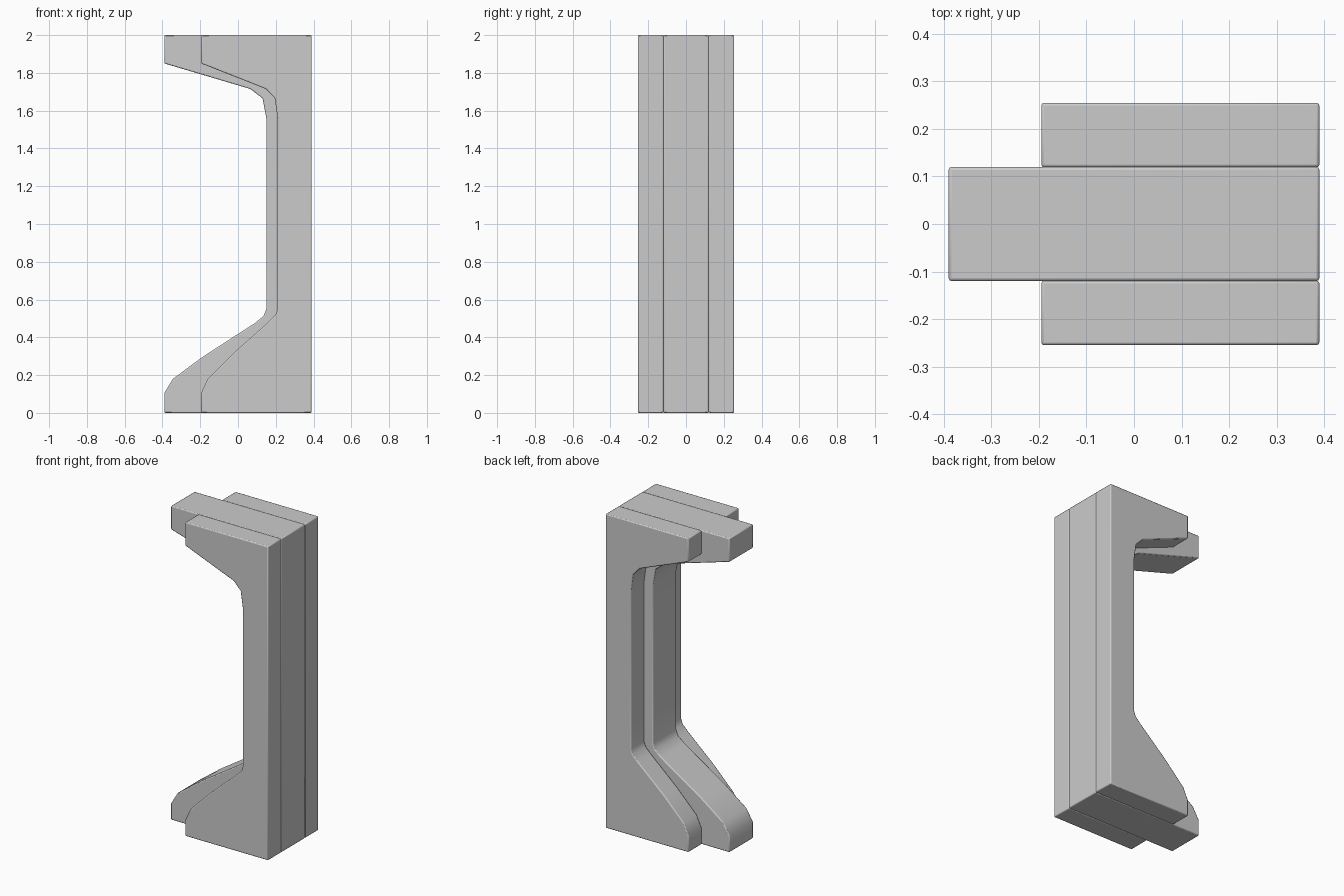
import bpy, bmesh, math

if "Cube" in bpy.data.objects:
    bpy.data.objects.remove(bpy.data.objects["Cube"])


def slab(name, profile, y0, y1, mirror=False):
    """Extrude an x-z profile from y0 to y1, with softly bevelled rims."""
    bm = bmesh.new()
    face = bm.faces.new([bm.verts.new((x, y0, z)) for x, z in profile])
    ext = bmesh.ops.extrude_face_region(bm, geom=[face])
    moved = [v for v in ext["geom"] if isinstance(v, bmesh.types.BMVert)]
    bmesh.ops.translate(bm, verts=moved, vec=(0, y1 - y0, 0))
    bmesh.ops.recalc_face_normals(bm, faces=bm.faces)
    mesh = bpy.data.meshes.new(name)
    bm.to_mesh(mesh)
    bm.free()
    ob = bpy.data.objects.new(name, mesh)
    bpy.context.collection.objects.link(ob)
    bev = ob.modifiers.new("soft_edges", "BEVEL")
    bev.width = 0.006
    bev.segments = 2
    bev.limit_method = "ANGLE"
    bev.angle_limit = math.radians(60)
    if mirror:
        mir = ob.modifiers.new("other_side", "MIRROR")
        mir.use_axis = (False, True, False)
        mir.use_mirror_merge = False
    bpy.ops.object.select_all(action="DESELECT")
    ob.select_set(True)
    bpy.context.view_layer.objects.active = ob
    bpy.ops.object.shade_smooth_by_angle(angle=math.radians(46))
    return ob


# Central rib: the longer C-shaped profile
rib = [(0.39, 0), (0.39, 2), (-0.39, 2), (-0.39, 1.85), (0.065, 1.715),
       (0.13, 1.665), (0.15, 1.56), (0.15, 0.55), (0.135, 0.513),
       (0.09, 0.476), (-0.19, 0.295), (-0.345, 0.18), (-0.39, 0.105),
       (-0.39, 0)]
slab("central_rib", rib, -0.12, 0.12)

# Side plates: shorter C-shaped profile on both sides of the rib
plate = [(0.39, 0), (0.39, 2), (-0.195, 2), (-0.195, 1.85), (0.148, 1.715),
         (0.195, 1.665), (0.21, 1.56), (0.21, 0.55), (0.198, 0.518),
         (0.16, 0.48), (-0.02, 0.32), (-0.16, 0.18), (-0.195, 0.105),
         (-0.195, 0)]
slab("side_plates", plate, -0.255, -0.119, mirror=True)
